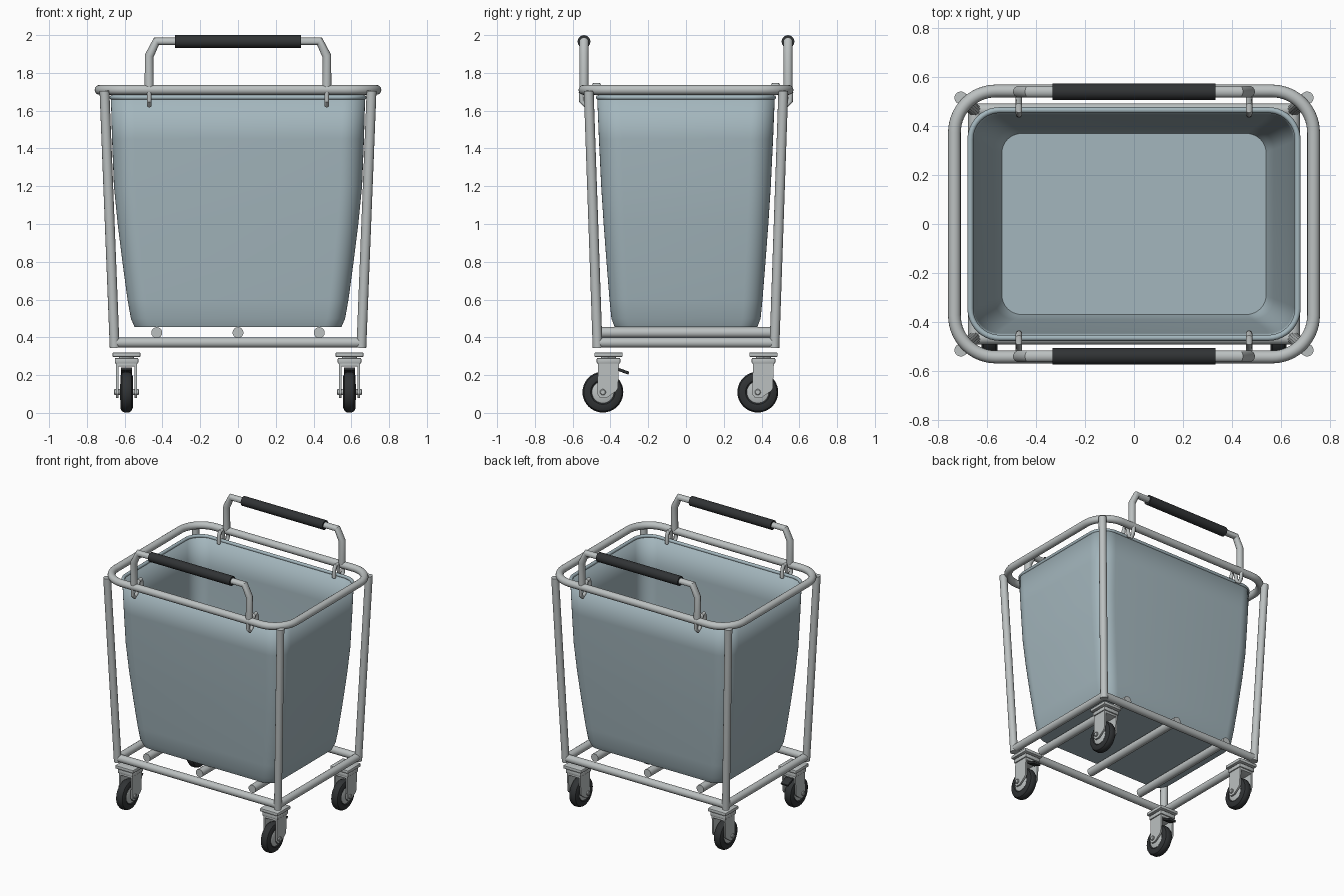
import bpy, bmesh, math
from mathutils import Vector, Matrix

if "Cube" in bpy.data.objects:
    bpy.data.objects.remove(bpy.data.objects["Cube"])

def material(name, col):
    m = bpy.data.materials.new(name)
    m.diffuse_color = (*col, 1)
    m.use_nodes = True
    m.node_tree.nodes["Principled BSDF"].inputs["Base Color"].default_value = m.diffuse_color
    return m

STEEL = material("steel", (0.50, 0.53, 0.53))
CLOTH = material("bag_teal", (0.37, 0.47, 0.51))
BLACK = material("rubber", (0.03, 0.033, 0.035))

def finish(ob, mat, angle=35):
    ob.data.materials.clear()
    ob.data.materials.append(mat)
    bpy.ops.object.select_all(action='DESELECT')
    ob.select_set(True)
    bpy.context.view_layer.objects.active = ob
    if ob.type == 'CURVE':
        bpy.ops.object.convert(target='MESH')
        ob = bpy.context.object
    bpy.ops.object.shade_smooth_by_angle(angle=math.radians(angle))
    return ob

def tube(name, pts, r, mat=STEEL, cyclic=False):
    cu = bpy.data.curves.new(name, 'CURVE')
    cu.dimensions = '3D'
    cu.bevel_depth, cu.bevel_resolution, cu.use_fill_caps = r, 6, True
    sp = cu.splines.new('POLY')
    sp.points.add(len(pts) - 1)
    for p, c in zip(sp.points, pts):
        p.co = (*c, 1)
    sp.use_cyclic_u = cyclic
    ob = bpy.data.objects.new(name, cu)
    bpy.context.collection.objects.link(ob)
    return finish(ob, mat)

def mesh_object(name, bm, mat, angle=35):
    bmesh.ops.recalc_face_normals(bm, faces=bm.faces)
    me = bpy.data.meshes.new(name)
    bm.to_mesh(me)
    bm.free()
    ob = bpy.data.objects.new(name, me)
    bpy.context.collection.objects.link(ob)
    return finish(ob, mat, angle)

def rounded_rect(hx, hy, r, z, n=10):
    pts = []
    for q, (sx, sy) in enumerate([(1, 1), (-1, 1), (-1, -1), (1, -1)]):
        for i in range(n + 1):
            a = math.pi / 2 * (q + i / n)
            pts.append((sx * (hx - r) + r * math.cos(a), sy * (hy - r) + r * math.sin(a), z))
    return pts

def box(name, loc, size, mat=STEEL, bevel=0.006, rot=0):
    bm = bmesh.new()
    bmesh.ops.create_cube(bm, size=1)
    bmesh.ops.scale(bm, vec=size, verts=bm.verts)
    bmesh.ops.bevel(bm, geom=bm.edges[:], offset=bevel, segments=2, affect='EDGES', profile=0.5)
    bmesh.ops.transform(bm, matrix=Matrix.Translation(loc) @ Matrix.Rotation(rot, 4, 'X'), verts=bm.verts)
    return mesh_object(name, bm, mat)

def lathe_x(name, loc, profile, mat, n=40):
    # profile: (x, radius) pairs turned around the x axis
    bm = bmesh.new()
    rings = [[bm.verts.new((loc[0] + x, loc[1] + r * math.cos(2 * math.pi * i / n),
                            loc[2] + r * math.sin(2 * math.pi * i / n))) for i in range(n)]
             for x, r in profile]
    for a, b in zip(rings, rings[1:]):
        for i in range(n):
            bm.faces.new((a[i], a[(i + 1) % n], b[(i + 1) % n], b[i]))
    bm.faces.new(rings[0])
    bm.faces.new(rings[-1])
    return mesh_object(name, bm, mat)

# bag: lofted rounded rectangles with a flat floor, open at the top
levels = [(0.455, 0.548, 0.378, 0.09), (0.50, 0.567, 0.395, 0.095), (0.6, 0.585, 0.405, 0.10),
          (0.8, 0.612, 0.421, 0.105), (1.0, 0.637, 0.436, 0.11), (1.2, 0.657, 0.449, 0.115),
          (1.45, 0.667, 0.461, 0.12), (1.67, 0.673, 0.470, 0.12)]
bm = bmesh.new()
rings = [[bm.verts.new(p) for p in rounded_rect(hx, hy, r, z)] for z, hx, hy, r in levels]
for a, b in zip(rings, rings[1:]):
    for i in range(len(a)):
        j = (i + 1) % len(a)
        bm.faces.new((a[i], a[j], b[j], b[i]))
bm.faces.new(rings[0][::-1])
bag = mesh_object("bag", bm, CLOTH, 40)
# open shell: make sure the normals point outwards so the wall grows inwards
side = max(bag.data.polygons, key=lambda p: p.center.x)
if side.normal.x < 0:
    bag.data.flip_normals()
sol = bag.modifiers.new("wall", 'SOLIDIFY')
sol.thickness, sol.offset = 0.015, -1
tube("bag_rim", rounded_rect(0.668, 0.465, 0.12, 1.67), 0.012, CLOTH, True)

# top ring
tube("top_ring", rounded_rect(0.733, 0.543, 0.17, 1.71, 14), 0.026, STEEL, True)

# base rails, legs and cross bars
for s in (1, -1):
    tube("base_rail_long", [(-0.65, s * 0.465, 0.372), (0.65, s * 0.465, 0.372)], 0.027)
    tube("base_rail_short", [(s * 0.65, -0.465, 0.372), (s * 0.65, 0.465, 0.372)], 0.027)
    for t in (1, -1):
        tube("leg", [(s * 0.653, t * 0.468, 0.345), (s * 0.707, t * 0.515, 1.705)], 0.026)
for x in (-0.43, 0, 0.43):
    tube("cross_bar", [(x, -0.45, 0.425), (x, 0.45, 0.425)], 0.029)

# handles with grips and hooks
for s in (1, -1):
    y = s * 0.54
    half = [(0.47, y, 1.70), (0.47, y, 1.89), (0.432, y, 1.967)]
    tube("handle", half + [(-x, b, z) for x, b, z in reversed(half)], 0.024)
    tube("handle_grip", [(-0.333, y, 1.966), (0.333, y, 1.966)], 0.034, BLACK)
    hook = [(0.555, 1.70), (0.553, 1.65), (0.535, 1.63), (0.508, 1.65), (0.495, 1.71),
            (0.485, 1.735), (0.462, 1.735), (0.450, 1.71), (0.447, 1.65)]
    for x in (-0.47, 0.47):
        tube("bag_hook", [(x, s * b, z) for b, z in hook], 0.013)

# casters
for x in (-0.59, 0.59):
    for y in (-0.41, 0.41):
        wheel = (x, y - 0.03, 0.11)
        box("caster_plate", (x, y, 0.308), (0.148, 0.15, 0.024))
        tube("caster_stem", [(x, y, 0.29), (x, y, 0.32)], 0.04)
        box("caster_swivel", (x, y, 0.276), (0.125, 0.125, 0.03))
        box("caster_crown", (x, y, 0.255), (0.11, 0.11, 0.02))
        for s in (1, -1):
            # fork cheek tapering towards the axle
            bm = bmesh.new()
            outline = [(0.055, 0.265), (-0.055, 0.265), (-0.06, 0.10), (-0.045, 0.08),
                       (-0.01, 0.08), (0.04, 0.115), (0.05, 0.13)]
            f = bm.faces.new([bm.verts.new((x + s * 0.043, y + a, z)) for a, z in outline])
            ext = bmesh.ops.extrude_face_region(bm, geom=[f])
            bmesh.ops.translate(bm, vec=(s * 0.012, 0, 0),
                                verts=[v for v in ext['geom'] if isinstance(v, bmesh.types.BMVert)])
            mesh_object("caster_fork", bm, STEEL)
        prof = [(-0.024, 0.055), (-0.032, 0.065), (-0.033, 0.085), (-0.025, 0.101), (-0.012, 0.108)]
        lathe_x("tyre", wheel, prof + [(-a, r) for a, r in reversed(prof)], BLACK)
        lathe_x("wheel_hub", wheel, [(-0.034, 0.04), (-0.028, 0.058), (0.028, 0.058), (0.034, 0.04)], STEEL)
        lathe_x("axle", wheel, [(-0.066, 0.012), (-0.063, 0.016), (0.063, 0.016), (0.066, 0.012)], STEEL, 16)
        if y < 0:
            box("brake_pedal", (x, y + 0.075, 0.222), (0.06, 0.07, 0.016), BLACK, 0.004, math.radians(-20))
